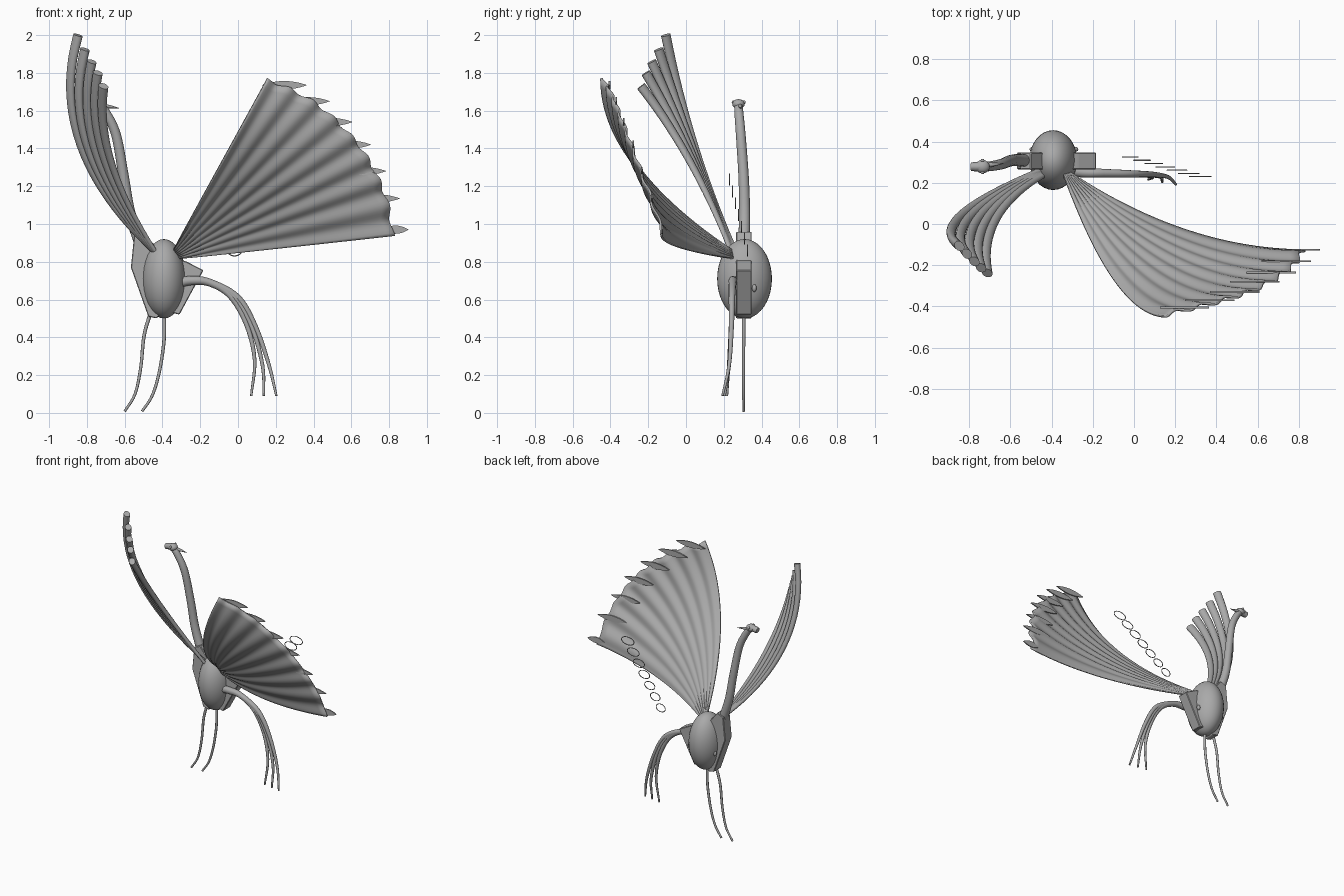
import bpy, bmesh, math
from mathutils import Vector

if "Cube" in bpy.data.objects:
    bpy.data.objects.remove(bpy.data.objects["Cube"])

grey = bpy.data.materials.new("plain grey")
grey.diffuse_color = (0.4, 0.4, 0.4, 1)
grey.use_nodes = True
grey.node_tree.nodes["Principled BSDF"].inputs["Base Color"].default_value = grey.diffuse_color


def finish(name, bm, smooth=True):
    bmesh.ops.recalc_face_normals(bm, faces=bm.faces)
    mesh = bpy.data.meshes.new(name)
    bm.to_mesh(mesh)
    bm.free()
    mesh.materials.append(grey)
    obj = bpy.data.objects.new(name, mesh)
    bpy.context.collection.objects.link(obj)
    if smooth:
        bpy.ops.object.select_all(action='DESELECT')
        obj.select_set(True)
        bpy.context.view_layer.objects.active = obj
        bpy.ops.object.shade_smooth_by_angle(angle=math.radians(45))
    return obj


def spline(points, steps):
    """Smooth curve through the points (Catmull-Rom)."""
    p = [Vector(q) for q in points]
    p = [2 * p[0] - p[1]] + p + [2 * p[-1] - p[-2]]
    out = []
    for i in range(1, len(p) - 2):
        a, b, c, d = p[i - 1:i + 3]
        for k in range(steps):
            t = k / steps
            out.append(0.5 * (2 * b + (c - a) * t + (2 * a - 5 * b + 4 * c - d) * t ** 2
                              + (3 * b - a - 3 * c + d) * t ** 3))
    return out + [p[-2]]


def tube(name, points, r0, r1, sides=12, steps=6, wide=None, flat=1.0):
    """Tapered tube; with a wide direction it is flattened across it."""
    path = spline(points, steps)
    bm = bmesh.new()
    rings = []
    for i, p in enumerate(path):
        tan = (path[min(i + 1, len(path) - 1)] - path[max(i - 1, 0)]).normalized()
        u = tan.cross(wide or Vector((0, 1, 0))).normalized()
        v = tan.cross(u)
        r = r0 + (r1 - r0) * i / (len(path) - 1)
        rings.append([bm.verts.new(p + r * (u * flat * math.cos(a) + v * math.sin(a)))
                      for a in (2 * math.pi * k / sides for k in range(sides))])
    for a, b in zip(rings, rings[1:]):
        for k in range(sides):
            bm.faces.new((a[k], a[k - 1], b[k - 1], b[k]))
    bm.faces.new(rings[0])
    bm.faces.new(rings[-1])
    return finish(name, bm)


def ball(name, center, radii, segs=32, rings=20):
    bm = bmesh.new()
    bmesh.ops.create_uvsphere(bm, u_segments=segs, v_segments=rings, radius=1)
    for v in bm.verts:
        v.co = Vector(center) + Vector([c * r for c, r in zip(v.co, radii)])
    return finish(name, bm)


def slab(name, outline, y0, y1):
    """Flat outline in x/z extruded along y, with slim chamfered rims."""
    bm = bmesh.new()
    f = bm.faces.new([bm.verts.new((x, y0, z)) for x, z in outline])
    ext = bmesh.ops.extrude_face_region(bm, geom=[f])
    bmesh.ops.translate(bm, vec=(0, y1 - y0, 0),
                        verts=[g for g in ext["geom"] if isinstance(g, bmesh.types.BMVert)])
    bmesh.ops.bevel(bm, geom=bm.edges[:], offset=0.004, segments=1, affect='EDGES')
    return finish(name, bm, False)


def bezier(b, c, e, t):
    return b * (1 - t) ** 2 + c * 2 * t * (1 - t) + e * t * t


def pleated_wing(name, roots, tips, waves, amp, scallop):
    """Pleated fan: curved ribs swept from the root edge to the tip edge."""
    nu, nv = waves * 10, 24
    edge = spline(tips, 20)

    def point(s, t):
        f = s * (len(edge) - 1)
        i = min(int(f), len(edge) - 2)
        tip = edge[i].lerp(edge[i + 1], f - i)
        b = roots[0].lerp(roots[1], s)
        return bezier(b, Vector(((b.x + tip.x) / 2, tip.y, (b.z + tip.z) / 2)), tip, t)

    bm = bmesh.new()
    grid = []
    for i in range(nu + 1):
        s = i / nu
        wave = math.cos(2 * math.pi * waves * s)
        row = []
        for j in range(nv + 1):
            t = j / nv * (1 + scallop * wave)
            du = point(min(s + 0.15, 1), t) - point(max(s - 0.15, 0), t)
            dv = point(s, t + 0.02) - point(s, t - 0.02)
            n = du.cross(dv).normalized()
            row.append(bm.verts.new(point(s, t) + n * wave * amp * (0.1 + 0.9 * t)))
        grid.append(row)
    for a, b in zip(grid, grid[1:]):
        for j in range(nv):
            bm.faces.new((a[j], a[j + 1], b[j + 1], b[j]))
    obj = finish(name, bm)
    for p in obj.data.polygons:
        p.use_smooth = True
    mod = obj.modifiers.new("thickness", 'SOLIDIFY')
    mod.thickness = 0.012
    mod.offset = 0
    return obj


# Body, side plates and small side knobs
ball("body", (-0.392, 0.31, 0.71), (0.116, 0.145, 0.21))
slab("right_shoulder_plate", [(-0.36, 0.83), (-0.27, 0.80), (-0.183, 0.755), (-0.31, 0.52),
                              (-0.38, 0.54)], 0.265, 0.347)
slab("left_shoulder_plate", [(-0.42, 0.86), (-0.50, 0.96), (-0.55, 0.94), (-0.567, 0.77),
                             (-0.475, 0.51), (-0.43, 0.50), (-0.39, 0.55)], 0.265, 0.347)
for side, x in (("left", -0.492), ("right", -0.285)):
    ball(side + "_knob", (x, 0.362, 0.66), (0.015, 0.012, 0.02), 12, 8)

# Left wing: five overlapping blunt feathers of stepped length
feather_tips = [(-0.847, -0.107, 2.0), (-0.810, -0.145, 1.925), (-0.774, -0.182, 1.86),
                (-0.742, -0.213, 1.80), (-0.712, -0.238, 1.73)]
spread = Vector((0.135, -0.131, -0.03))
for i, tip in enumerate(feather_tips):
    s = i / 4
    root = Vector((-0.455, 0.26, 0.86)).lerp(Vector((-0.42, 0.25, 0.825)), s)
    ctrl = Vector((-1.02, 0.015, 1.40)).lerp(Vector((-0.765, 0.06, 1.34)), s)
    path = [bezier(root, ctrl, Vector(tip), k / 10) for k in range(11)]
    tube(f"left_wing_feather_{i + 1}", path, 0.014, 0.029, 16, 2, spread, 0.75)

# Right wing: softly pleated fan
pleated_wing("right_wing", (Vector((-0.35, 0.26, 0.85)), Vector((-0.32, 0.255, 0.815))),
             [(0.15, -0.44, 1.765), (0.288, -0.405, 1.71), (0.425, -0.37, 1.63),
              (0.545, -0.33, 1.525), (0.65, -0.285, 1.405), (0.73, -0.235, 1.27),
              (0.79, -0.18, 1.12), (0.822, -0.12, 0.94)], 8, 0.009, 0.008)

# Flat claw blades along the right wing edge
for i, (x, y, z) in enumerate([(0.365, -0.405, 1.735), (0.487, -0.37, 1.65), (0.608, -0.33, 1.54),
                               (0.706, -0.28, 1.42), (0.785, -0.235, 1.28),
                               (0.858, -0.18, 1.135), (0.903, -0.125, 0.97)]):
    bm = bmesh.new()
    half = 0.12 if i < 6 else 0.07
    n = 12
    rim = []
    for k in range(2 * n):
        a = math.pi * k / n
        h = math.sin(a)
        rim.append((x - half + half * math.cos(a), z + 0.022 * h * abs(h)))
    caps = [[bm.verts.new((px, y + d, pz)) for px, pz in rim] for d in (-0.004, 0.004)]
    for k in range(2 * n):
        bm.faces.new((caps[0][k - 1], caps[0][k], caps[1][k], caps[1][k - 1]))
    for c in caps:
        bm.faces.new(c)
    finish(f"claw_blade_{i + 1}", bm, False)

# Neck, head, beak and crest
tube("neck", [(-0.52, 0.308, 0.9), (-0.575, 0.31, 1.07), (-0.605, 0.305, 1.25),
              (-0.645, 0.29, 1.47), (-0.70, 0.28, 1.59), (-0.735, 0.278, 1.63)], 0.031, 0.022, 16)
ball("head", (-0.735, 0.278, 1.635), (0.035, 0.033, 0.026), 16, 10)
tube("beak", [(-0.74, 0.278, 1.637), (-0.79, 0.278, 1.628)], 0.025, 0.021, 8, 2)
tube("crest", [(-0.72, 0.285, 1.625), (-0.67, 0.29, 1.62), (-0.63, 0.295, 1.613)], 0.014, 0.001, 8)
for side, y in (("front", 0.25), ("rear", 0.308)):
    ball(side + "_eye", (-0.735, y, 1.645), (0.01, 0.008, 0.01), 10, 6)

# Tail strands sharing one root
strands = [[(-0.04, 0.62), (0.045, 0.47), (0.088, 0.28), (0.07, 0.09)],
           [(-0.02, 0.615), (0.075, 0.45), (0.13, 0.25), (0.137, 0.09)],
           [(0.0, 0.61), (0.095, 0.45), (0.165, 0.25), (0.203, 0.09)]]
for i, pts in enumerate(strands):
    path = [(-0.33, 0.27, 0.685), (-0.25, 0.25, 0.70), (-0.15, 0.247, 0.69)]
    ys = (0.243, 0.24, 0.228, 0.193 + 0.012 * (2 - i))
    tube(f"tail_strand_{i + 1}", path + [(x, y, z) for (x, z), y in zip(pts, ys)], 0.028, 0.006)

# Thin legs
tube("left_leg", [(-0.46, 0.305, 0.54), (-0.497, 0.305, 0.41), (-0.515, 0.305, 0.24),
                  (-0.545, 0.305, 0.10), (-0.60, 0.305, 0.008)], 0.010, 0.007, 10)
tube("right_leg", [(-0.39, 0.305, 0.54), (-0.392, 0.305, 0.38), (-0.418, 0.305, 0.21),
                   (-0.455, 0.305, 0.09), (-0.508, 0.305, 0.008)], 0.010, 0.007, 10)

# Rising row of thin floating rings
for i in range(7):
    c = Vector((-0.018, 0.325, 0.86)).lerp(Vector((0.322, 0.23, 1.235)), i / 6)
    rx = 0.038 + 0.014 * i / 6
    bm = bmesh.new()
    rows = []
    for k in range(24):
        a = 2 * math.pi * k / 24
        rows.append([bm.verts.new(c + Vector(((rx + 0.003 * math.cos(b)) * math.cos(a),
                                              0.003 * math.sin(b),
                                              (0.029 + 0.003 * math.cos(b)) * math.sin(a))))
                     for b in (2 * math.pi * m / 6 for m in range(6))])
    for k in range(24):
        for m in range(6):
            bm.faces.new((rows[k - 1][m - 1], rows[k - 1][m], rows[k][m], rows[k][m - 1]))
    finish(f"floating_ring_{i + 1}", bm)
